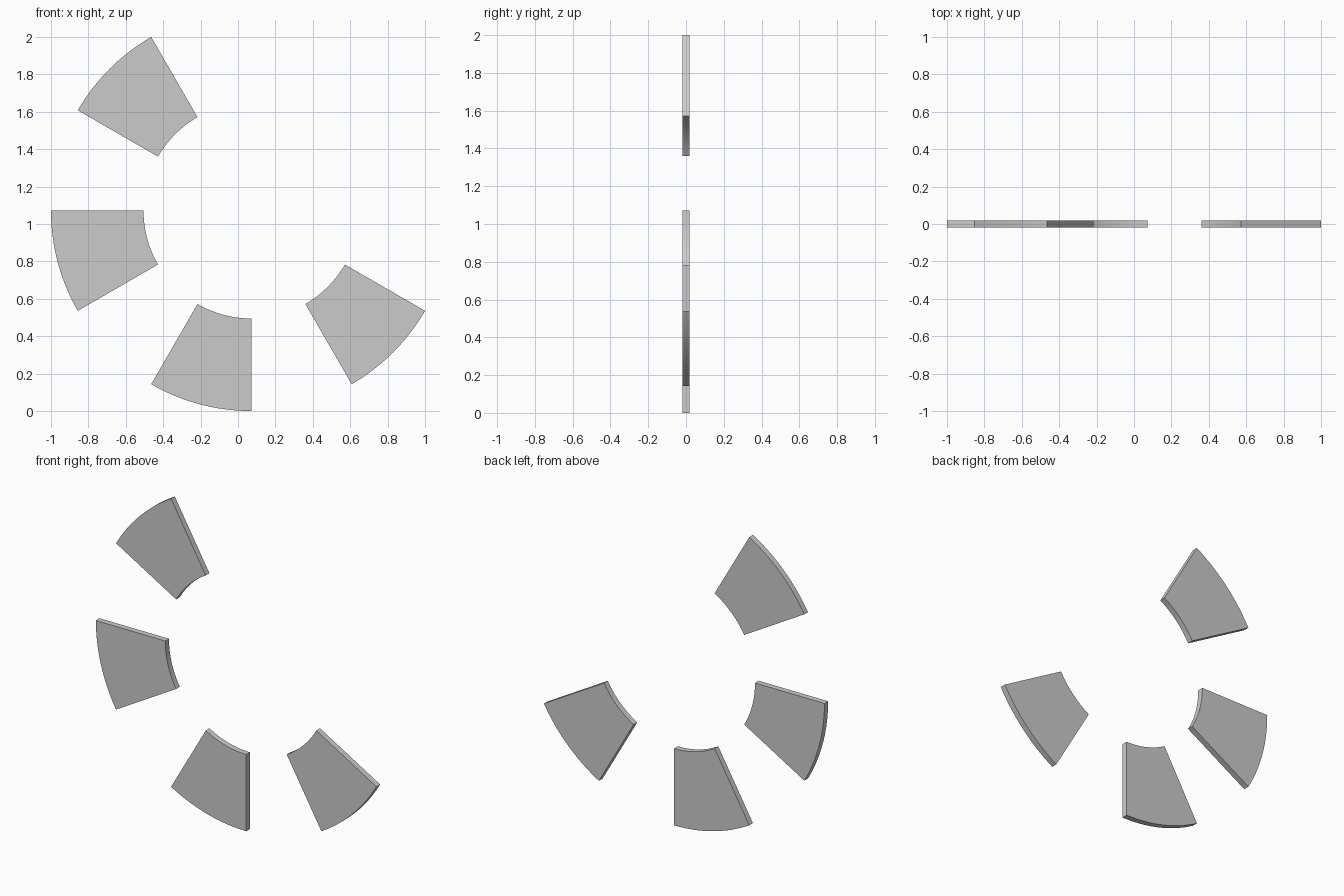
import bpy, bmesh
from math import cos, sin, radians, pi

if "Cube" in bpy.data.objects:
    bpy.data.objects.remove(bpy.data.objects["Cube"])

OUTER, INNER = 1.0718, 0.577     # ring radii
HALF = 0.0188                    # half thickness
CX, CZ = 0.0718, 1.0718          # ring centre
STEPS = 20


def ring_sector(name, start_deg):
    """30 degree plate of a flat ring standing in the XZ plane."""
    bm = bmesh.new()
    angles = [radians(start_deg + 30 * i / STEPS) for i in range(STEPS + 1)]
    path = [(OUTER, a) for a in angles] + [(INNER, a) for a in reversed(angles)]
    outline = [bm.verts.new((r * cos(a), -HALF, r * sin(a))) for r, a in path]
    face = bm.faces.new(outline)
    # thicken the outline front to back
    ext = bmesh.ops.extrude_face_region(bm, geom=[face], use_keep_orig=True)
    moved = [g for g in ext["geom"] if isinstance(g, bmesh.types.BMVert)]
    bmesh.ops.translate(bm, verts=moved, vec=(0, 2 * HALF, 0))
    bmesh.ops.recalc_face_normals(bm, faces=bm.faces[:])
    mesh = bpy.data.meshes.new(name)
    bm.to_mesh(mesh)
    bm.free()
    obj = bpy.data.objects.new(name, mesh)
    obj.location = (CX, 0, CZ)
    bpy.context.collection.objects.link(obj)
    # smooth arcs, sharp borders
    bpy.ops.object.select_all(action='DESELECT')
    obj.select_set(True)
    bpy.context.view_layer.objects.active = obj
    bpy.ops.object.shade_smooth_by_angle(angle=pi / 6)


# Four plates around the ring
for name, start in (("upper_left_plate", 120), ("left_plate", 180),
                    ("bottom_plate", 240), ("right_plate", 300)):
    ring_sector(name, start)
